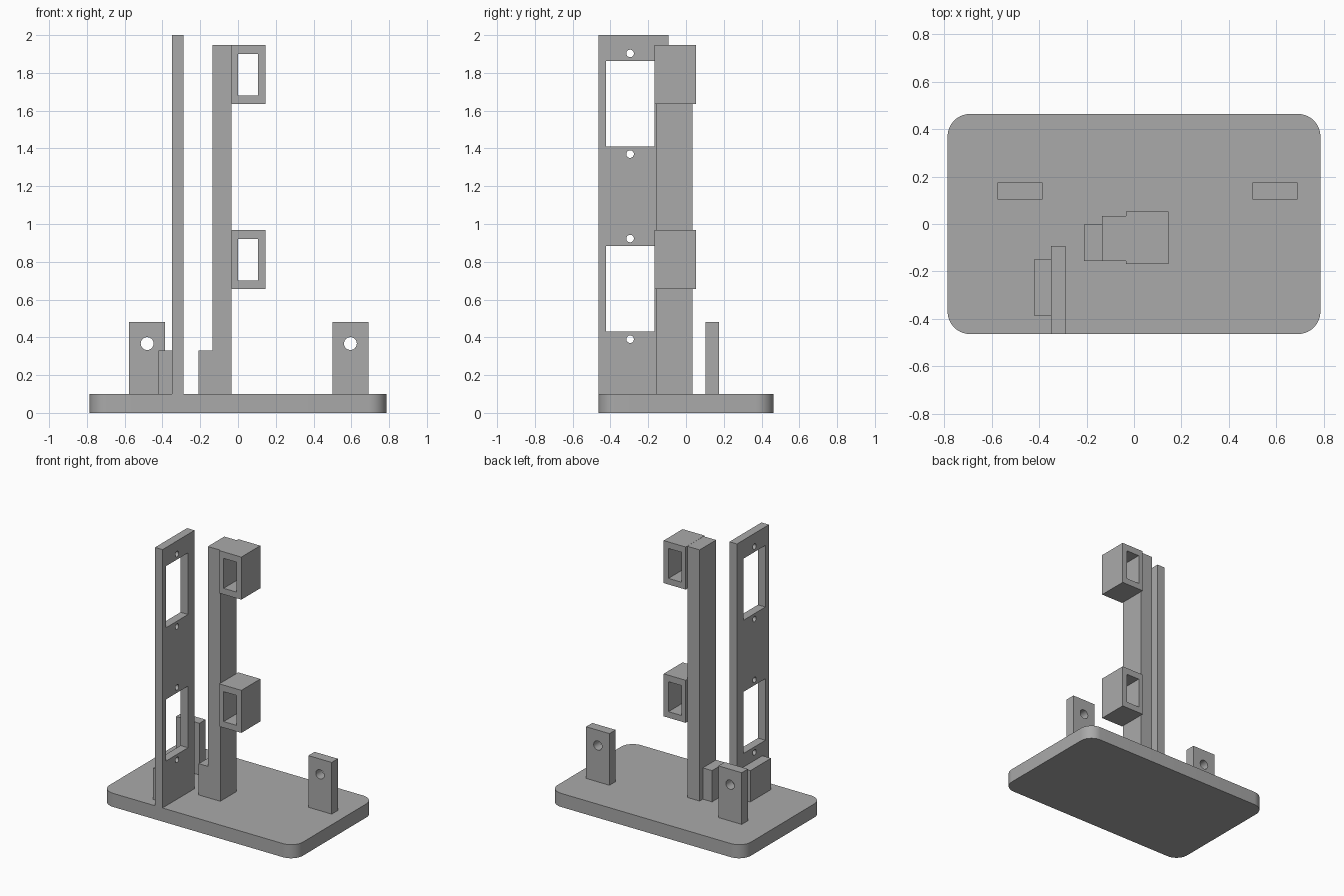
import bpy
import bmesh
from math import pi
from mathutils import Matrix, Vector

default = bpy.data.objects.get("Cube")
if default:
    bpy.data.objects.remove(default, do_unlink=True)

grey = bpy.data.materials.new("plain grey")
grey.use_nodes = True
grey.diffuse_color = (0.4, 0.4, 0.4, 1)
grey.node_tree.nodes["Principled BSDF"].inputs["Base Color"].default_value = (0.4, 0.4, 0.4, 1)


def add_box(bm, x, y, z):
    """Add a box spanning the given (min, max) ranges."""
    size = Vector((x[1] - x[0], y[1] - y[0], z[1] - z[0]))
    centre = Vector((sum(x), sum(y), sum(z))) / 2
    bmesh.ops.create_cube(bm, size=1, matrix=Matrix.Translation(centre) @ Matrix.Diagonal(size).to_4x4())


def add_rod(bm, centre, radius, axis, length=0.3):
    """Add a cylinder along X or Y."""
    turn = Matrix.Rotation(pi / 2, 4, "Y" if axis == "X" else "X")
    bmesh.ops.create_cone(bm, cap_ends=True, segments=32, radius1=radius, radius2=radius,
                          depth=length, matrix=Matrix.Translation(centre) @ turn)


def make_object(name, bm):
    mesh = bpy.data.meshes.new(name)
    bm.to_mesh(mesh)
    bm.free()
    obj = bpy.data.objects.new(name, mesh)
    bpy.context.collection.objects.link(obj)
    mesh.materials.append(grey)
    return obj


def box(name, x, y, z):
    bm = bmesh.new()
    add_box(bm, x, y, z)
    return make_object(name, bm)


def smooth(obj):
    bpy.ops.object.select_all(action="DESELECT")
    obj.select_set(True)
    bpy.context.view_layer.objects.active = obj
    bpy.ops.object.shade_smooth_by_angle()


def cut(obj, cutter_bm):
    """Subtract the cutter shapes, then discard them."""
    cutter = make_object(obj.name + "_cutter", cutter_bm)
    cutter.hide_render = True
    mod = obj.modifiers.new("openings", "BOOLEAN")
    mod.operation, mod.solver, mod.object = "DIFFERENCE", "EXACT", cutter
    bpy.context.view_layer.objects.active = obj
    bpy.ops.object.modifier_apply(modifier=mod.name)
    bpy.data.objects.remove(cutter, do_unlink=True)
    smooth(obj)


# Base slab with rounded vertical corners
bm = bmesh.new()
add_box(bm, (-0.786, 0.786), (-0.464, 0.464), (0, 0.1))
uprights = [e for e in bm.edges if abs(e.verts[0].co.z - e.verts[1].co.z) > 0.05]
bmesh.ops.bevel(bm, geom=uprights, offset=0.095, segments=10, profile=0.5, affect="EDGES")
smooth(make_object("base", bm))

# Tall mounting plate: two windows, each with a screw hole above and below
plate = box("mounting_plate", (-0.35, -0.289), (-0.464, -0.092), (0.1, 2.0))
bm = bmesh.new()
for low in (0.43, 1.41):
    high = low + 0.453
    add_box(bm, (-0.45, -0.2), (-0.423, -0.168), (low, high))
    for z in (low - 0.04, high + 0.04):
        add_rod(bm, (-0.32, -0.296, z), 0.02, "X")
cut(plate, bm)
box("plate_brace", (-0.42, -0.35), (-0.388, -0.148), (0.1, 0.33))

# Post with its brace
box("post", (-0.135, -0.034), (-0.157, 0.034), (0.1, 1.947))
box("post_brace", (-0.21, -0.135), (-0.157, -0.003), (0.1, 0.33))

# Hollow sleeves on the post, open front to back
for name, z in (("lower_sleeve", 0.655), ("upper_sleeve", 1.635)):
    sleeve = box(name, (-0.034, 0.145), (-0.168, 0.052), (z, z + 0.313))
    bm = bmesh.new()
    add_box(bm, (0.001, 0.106), (-0.3, 0.2), (z + 0.045, z + 0.265))
    cut(sleeve, bm)

# Drilled upright tabs
for name, x in (("right_tab", -0.481), ("left_tab", 0.595)):
    tab = box(name, (x - 0.095, x + 0.095), (0.103, 0.175), (0.1, 0.48))
    bm = bmesh.new()
    add_rod(bm, (x, 0.14, 0.367), 0.034, "Y")
    cut(tab, bm)
